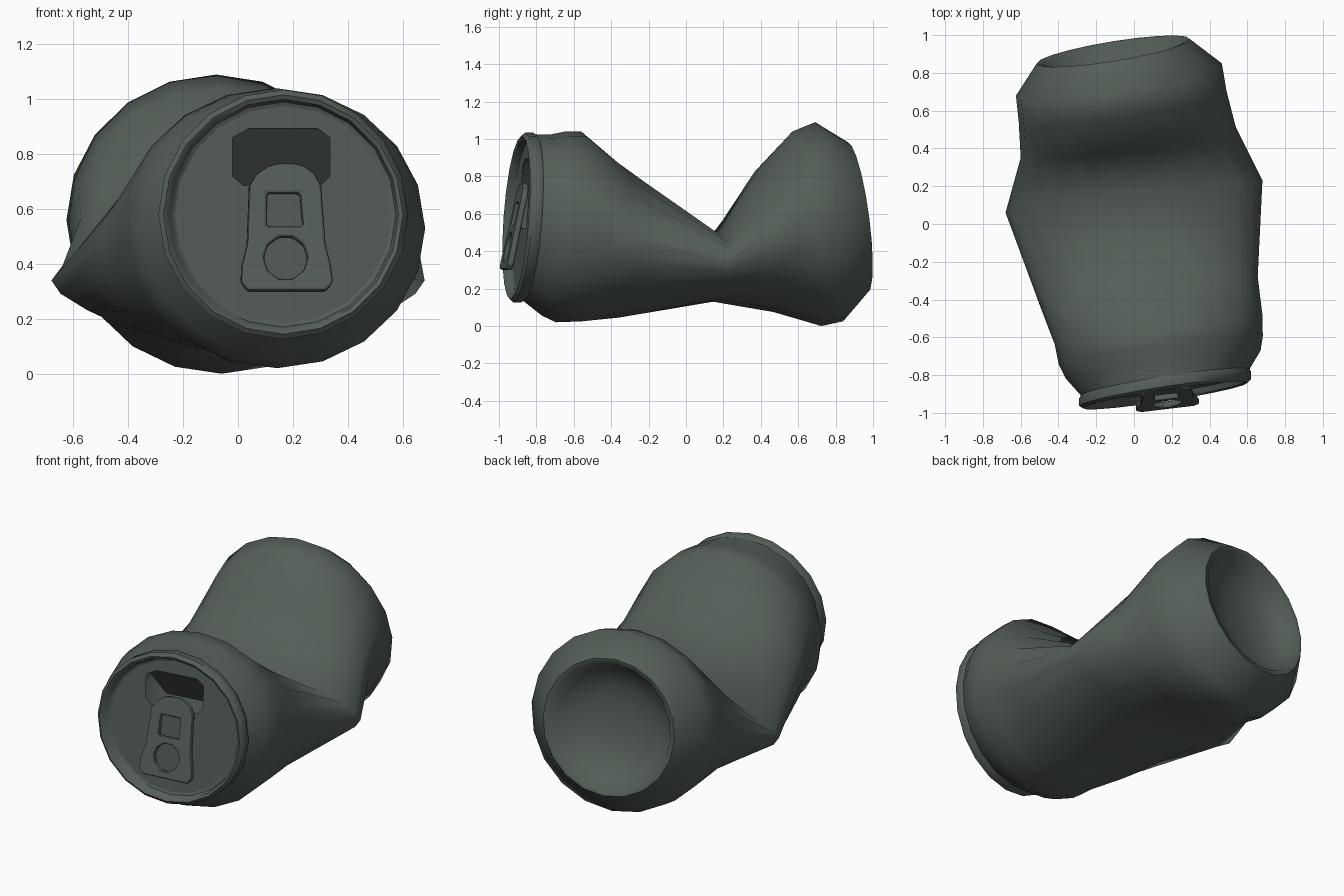
import bpy, bmesh, math

if "Cube" in bpy.data.objects:
    bpy.data.objects.remove(bpy.data.objects["Cube"])

SIDES = 20
metal = bpy.data.materials.new("dark grey green metal")
metal.diffuse_color = (0.09, 0.112, 0.096, 1)
metal.use_nodes = True
metal.node_tree.nodes["Principled BSDF"].inputs["Base Color"].default_value = metal.diffuse_color


def ring(cx, cy, cz, rx, top, bot, sx, sz, p=1.0, sb=None):
    """Slanted cross-section of the can; p above 1 pinches it into a lens."""
    pts = []
    for i in range(SIDES):
        a = 2 * math.pi * i / SIDES
        s = math.sin(a)
        dx = rx * math.cos(a)
        dz = (top if s > 0 else bot) * math.copysign(abs(s) ** p, s)
        lean = sz if s > 0 or sb is None else sb
        pts.append((cx + dx, cy + sx * dx + lean * dz, cz + dz))
    return pts


def front(y, r):
    return ring(0.165, y, 0.58, r, r, r, 0.155, 0.07)


def back(y, r):
    return ring(-0.11, y, 0.58, r, r, r, 0.16, -0.13)


def finish(name, bm, angle):
    me = bpy.data.meshes.new(name)
    bm.to_mesh(me)
    bm.free()
    ob = bpy.data.objects.new(name, me)
    bpy.context.collection.objects.link(ob)
    me.materials.append(metal)
    if angle:
        bpy.ops.object.select_all(action='DESELECT')
        ob.select_set(True)
        bpy.context.view_layer.objects.active = ob
        bpy.ops.object.shade_smooth_by_angle(angle=math.radians(angle))
    return ob


def loft(name, rings, angle, cap=False):
    bm = bmesh.new()
    rows = [[bm.verts.new(p) for p in r] for r in rings]
    for a, b in zip(rows, rows[1:]):
        for i in range(SIDES):
            j = (i + 1) % SIDES
            bm.faces.new((a[i], b[i], b[j], a[j]))
    if cap:
        bm.faces.new(rows[-1])
    bmesh.ops.recalc_face_normals(bm, faces=bm.faces)
    # Make the highest wall face point outwards
    f = max(bm.faces, key=lambda f: f.calc_center_median().z)
    if f.normal.z < 0:
        bmesh.ops.reverse_faces(bm, faces=bm.faces)
    return finish(name, bm, angle)


def plate(name, loops, thick=0.0, bevel=0.0):
    """Flat sheet from an outer loop and any hole loops, facing the front."""
    bm = bmesh.new()
    for loop in loops:
        vs = [bm.verts.new(p) for p in loop]
        for i, v in enumerate(vs):
            bm.edges.new((v, vs[(i + 1) % len(vs)]))
    bmesh.ops.triangle_fill(bm, edges=bm.edges[:], use_beauty=True,
                            use_dissolve=False, normal=(0, -1, 0))
    for f in bm.faces:
        f.normal_update()
        if f.normal.y > 0:
            f.normal_flip()
    ob = finish(name, bm, 0)
    if thick:
        m = ob.modifiers.new("thickness", 'SOLIDIFY')
        m.thickness, m.offset = thick, 0
    if bevel:
        m = ob.modifiers.new("soft edge", 'BEVEL')
        m.width, m.segments, m.limit_method = bevel, 2, 'ANGLE'
    return ob


# Crushed body, from the front neck through the crease to the base edge
body = [
    front(-0.84, 0.445),
    ring(0.155, -0.745, 0.55, 0.515, 0.475, 0.495, 0.145, 0.05),
    ring(0.142, -0.67, 0.53, 0.54, 0.51, 0.51, 0.14, 0.05),
    ring(0.13, -0.56, 0.53, 0.55, 0.51, 0.505, 0.14, 0.0),
    ring(0.08, -0.36, 0.47, 0.575, 0.40, 0.425, 0.14, 0.0, 1.03),
    ring(0.0, 0.145, 0.34, 0.68, 0.15, 0.21, 0.125, 0.15, 1.25, 0.0),
    ring(-0.03, 0.43, 0.445, 0.57, 0.40, 0.37, 0.14, -0.1, 1.0, -0.1),
    ring(-0.06, 0.62, 0.52, 0.55, 0.52, 0.52, 0.15, -0.1, 1.0, -0.2),
    ring(-0.08, 0.765, 0.56, 0.545, 0.53, 0.535, 0.157, -0.14),
    back(0.915, 0.405),
]
loft("crushed_can_body", body, 100)

# Concave domed base
loft("domed_base", [back(y, r) for y, r in (
    (0.915, 0.405), (0.908, 0.375), (0.84, 0.33), (0.78, 0.2),
    (0.76, 0.07))], 60, cap=True)

# Rolled rim around the lid
rim = [front(y, r) for y, r in (
    (-0.862, 0.395), (-0.868, 0.41), (-0.90, 0.42), (-0.908, 0.436),
    (-0.892, 0.455), (-0.852, 0.455), (-0.836, 0.445), (-0.835, 0.43))]
loft("lid_rim", rim, 45)


def lid_y(x, z, off=0.0):
    return -0.862 + 0.155 * (x - 0.165) + 0.07 * (z - 0.58) + off


# Lid panel with the mouth opening
mouth = [(-0.02, 0.86), (0.04, 0.893), (0.29, 0.893), (0.335, 0.86),
         (0.335, 0.72), (0.30, 0.685), (0.02, 0.685), (-0.02, 0.72)]
plate("lid_panel", [front(-0.862, 0.395),
                    [(x, lid_y(x, z), z) for x, z in mouth]])

# Mouth flap pushed into the can, hinged along the top
flap = [(-0.03, 0.90), (0.345, 0.90), (0.345, 0.66), (-0.03, 0.66)]
plate("mouth_flap", [[(x, lid_y(x, z, 0.012 + 0.9 * (0.90 - z)), z)
                      for x, z in flap]], 0.008)


# Pull tab, lifted away from the lid at its lower end
def tab_y(x, z):
    return -0.965 + 0.12 * (x - 0.17) + 0.22 * (z - 0.30)


outline = [(0.035, 0.30), (0.01, 0.33), (0.012, 0.39), (0.032, 0.47),
           (0.04, 0.68), (0.065, 0.725), (0.11, 0.755), (0.15, 0.765),
           (0.20, 0.765), (0.24, 0.755), (0.28, 0.725), (0.302, 0.68),
           (0.318, 0.47), (0.338, 0.39), (0.345, 0.33), (0.32, 0.30)]
finger = [(0.173 + 0.08 * math.cos(math.pi * i / 5),
           0.42 + 0.08 * math.sin(math.pi * i / 5)) for i in range(10)]
slot = [(0.105, 0.535), (0.235, 0.535), (0.225, 0.655), (0.105, 0.655)]
plate("pull_tab", [[(x, tab_y(x, z), z) for x, z in loop]
                   for loop in (outline, finger, slot)], 0.035, 0.01)

# Tongue in the tab slot that fixes it to the lid
plate("tab_tongue", [[(x, lid_y(x, z, -0.012), z) for x, z in
                      ((0.09, 0.52), (0.25, 0.52), (0.25, 0.70), (0.09, 0.70))]],
      0.03)
